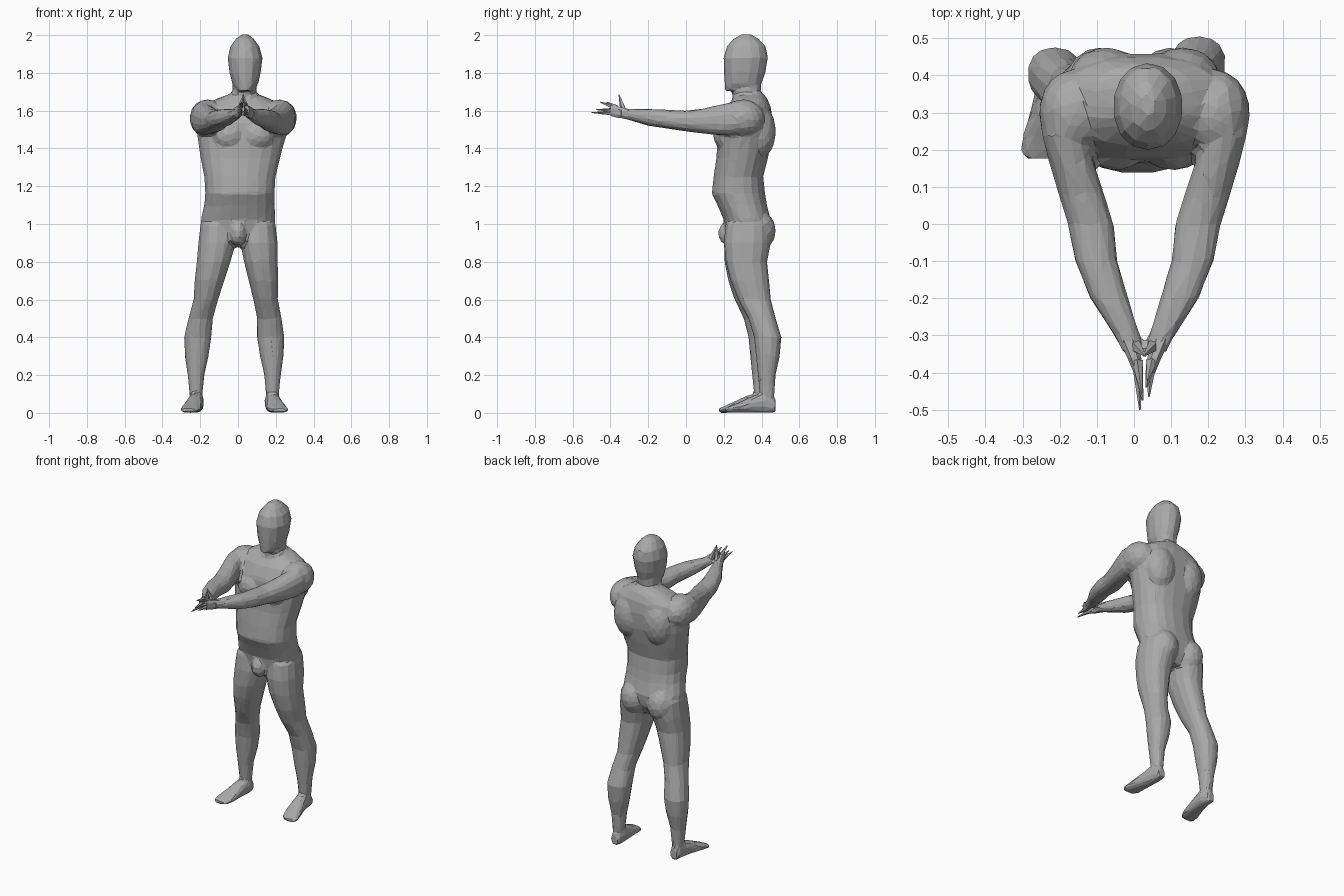
import bpy
import bmesh
import math
from mathutils import Vector, Matrix

cube = bpy.data.objects.get("Cube")
if cube:
    bpy.data.objects.remove(cube, do_unlink=True)

# One plain grey for the whole figure
grey = bpy.data.materials.new("plain grey")
grey.use_nodes = True
colour = (0.4, 0.4, 0.4, 1)
grey.diffuse_color = colour
grey.node_tree.nodes["Principled BSDF"].inputs["Base Color"].default_value = colour

MIDDLE = 0.028  # the upper body is turned a little to its left


def same(point):
    return point


def mirror_upper(point):
    return Vector((2 * MIDDLE - point.x, point.y, point.z))


def mirror_leg(point):
    # The right leg is spread wider and set forward towards the foot
    spread = min(1, max(0, (0.9 - point.z) / 0.5))
    return Vector((-point.x - 0.04 * spread, point.y - 0.03 * spread, point.z))


def loft(bm, sections, axis="z", move=same, sides=14, power=2.3):
    """Skin rounded sections, each given as position and its low and high bounds."""
    rings = []
    for pos, a0, a1, b0, b1 in sections:
        ring = []
        for i in range(sides):
            t = 2 * math.pi * (i + 0.5) / sides
            c, s = math.cos(t), math.sin(t)
            a = (a0 + a1) / 2 + (a1 - a0) / 2 * math.copysign(abs(c) ** (2 / power), c)
            b = (b0 + b1) / 2 + (b1 - b0) / 2 * math.copysign(abs(s) ** (2 / power), s)
            point = Vector((a, b, pos) if axis == "z" else (a, pos, b))
            ring.append(bm.verts.new(move(point)))
        rings.append(ring)
    faces = [bm.faces.new(rings[0]), bm.faces.new(rings[-1])]
    for low, high in zip(rings, rings[1:]):
        for i in range(sides):
            j = (i + 1) % sides
            faces.append(bm.faces.new((low[i], low[j], high[j], high[i])))
    bmesh.ops.recalc_face_normals(bm, faces=faces)


def muscle(bm, centre, radii, move=same):
    """Add an ellipsoid bulge."""
    matrix = Matrix.Translation(move(Vector(centre))) @ Matrix.Diagonal((*radii, 1))
    bmesh.ops.create_icosphere(bm, subdivisions=3, radius=1, matrix=matrix)


def spike(bm, start, tip, thick, move):
    """Add a tapering finger."""
    start, tip = move(Vector(start)), move(Vector(tip))
    line = tip - start
    matrix = Matrix.Translation((start + tip) / 2) @ line.to_track_quat("Z", "Y").to_matrix().to_4x4()
    bmesh.ops.create_cone(bm, cap_ends=True, segments=5, radius1=thick,
                          radius2=thick * 0.15, depth=line.length, matrix=matrix)


def make_object(name, bm):
    mesh = bpy.data.meshes.new(name)
    bm.to_mesh(mesh)
    bm.free()
    mesh.materials.append(grey)
    obj = bpy.data.objects.new(name, mesh)
    bpy.context.collection.objects.link(obj)
    return obj


torso = [
    (0.88, -.07, .08, .25, .40), (0.95, -.16, .16, .21, .44),
    (1.02, -.20, .20, .20, .45), (1.10, -.18, .195, .165, .43),
    (1.16, -.175, .195, .135, .42), (1.25, -.18, .20, .145, .41),
    (1.35, -.20, .225, .16, .435), (1.45, -.215, .25, .165, .455),
    (1.55, -.22, .27, .175, .46), (1.62, -.19, .24, .21, .45),
    (1.665, -.11, .165, .25, .43), (1.69, -.04, .10, .27, .41),
]
neck = [(1.60, -.045, .115, .25, .42), (1.68, -.03, .10, .245, .395),
        (1.80, -.03, .10, .26, .40)]
head = [
    (1.705, .00, .075, .205, .30), (1.74, -.03, .108, .205, .40),
    (1.80, -.047, .122, .20, .42), (1.88, -.057, .132, .198, .434),
    (1.94, -.042, .115, .215, .425), (1.98, -.012, .085, .25, .385),
    (2.003, .02, .055, .29, .35),
]
arm = [
    (.32, .15, .30, 1.48, 1.65), (.24, .18, .305, 1.47, 1.645),
    (.17, .165, .287, 1.47, 1.63), (.08, .135, .26, 1.48, 1.61),
    (0, .11, .235, 1.49, 1.60), (-.1, .10, .215, 1.505, 1.605),
    (-.2, .07, .175, 1.52, 1.61), (-.3, .04, .11, 1.55, 1.61),
    (-.35, .035, .085, 1.56, 1.615),
]
leg = [
    (1.0, .02, .20, .21, .45), (.9, .01, .212, .20, .45),
    (.8, .03, .212, .21, .43), (.7, .055, .215, .235, .44),
    (.6, .08, .212, .275, .45), (.5, .10, .232, .33, .475),
    (.4, .10, .247, .36, .506), (.3, .115, .242, .37, .497),
    (.2, .138, .227, .38, .475), (.1, .148, .217, .39, .468),
    (.03, .15, .215, .39, .47),
]
foot = [
    (.475, .155, .21, .00, .07), (.42, .14, .22, 0, .11),
    (.35, .145, .235, 0, .09), (.27, .15, .26, 0, .052),
    (.23, .16, .27, 0, .035), (.205, .18, .255, 0, .025),
]

# Body parts, skinned into one continuous surface
bm = bmesh.new()
loft(bm, torso, sides=20)
loft(bm, neck)
loft(bm, head, power=2.1)
muscle(bm, (0, .225, .95), (.045, .055, .065))
for upper, lower in ((same, same), (mirror_upper, mirror_leg)):
    loft(bm, arm, "y", upper)
    loft(bm, leg, "z", lower)
    loft(bm, foot, "y", lower)
    muscle(bm, (.22, .30, 1.56), (.092, .115, .10), upper)    # shoulder
    muscle(bm, (.105, .205, 1.47), (.085, .06, .075), upper)  # chest
    muscle(bm, (.13, .395, 1.49), (.10, .08, .14), upper)     # shoulder blade
    muscle(bm, (.095, .375, .965), (.09, .10, .11), lower)    # buttock

body = make_object("body", bm)
bpy.context.view_layer.objects.active = body
remesh = body.modifiers.new("skin", "REMESH")
remesh.mode = "VOXEL"
remesh.voxel_size = 0.011
soften = body.modifiers.new("soften", "SMOOTH")
soften.iterations = 3
facets = body.modifiers.new("facets", "DECIMATE")
facets.ratio = 0.05
for name in ("skin", "soften", "facets"):
    bpy.ops.object.modifier_apply(modifier=name)
body.data.shade_flat()

# Hands with pointed fingers; the right one reaches further
for name, move, reach in (("left_hand", same, 0), ("right_hand", mirror_upper, .035)):
    bm = bmesh.new()
    loft(bm, [(-.31, .045, .10, 1.555, 1.61), (-.36, .035, .075, 1.56, 1.625),
              (-.40, .033, .058, 1.57, 1.63)], "y", move, sides=8)
    for height, tip in ((1.585, (.04, -.465 - reach, 1.59)),
                        (1.60, (.033, -.44 - reach, 1.605)),
                        (1.615, (.036, -.42 - reach, 1.645))):
        spike(bm, (.047, -.37, height), tip, .016, move)
    spike(bm, (.05, -.33, 1.60), (.026, -.355, 1.685), .018, move)
    make_object(name, bm)
